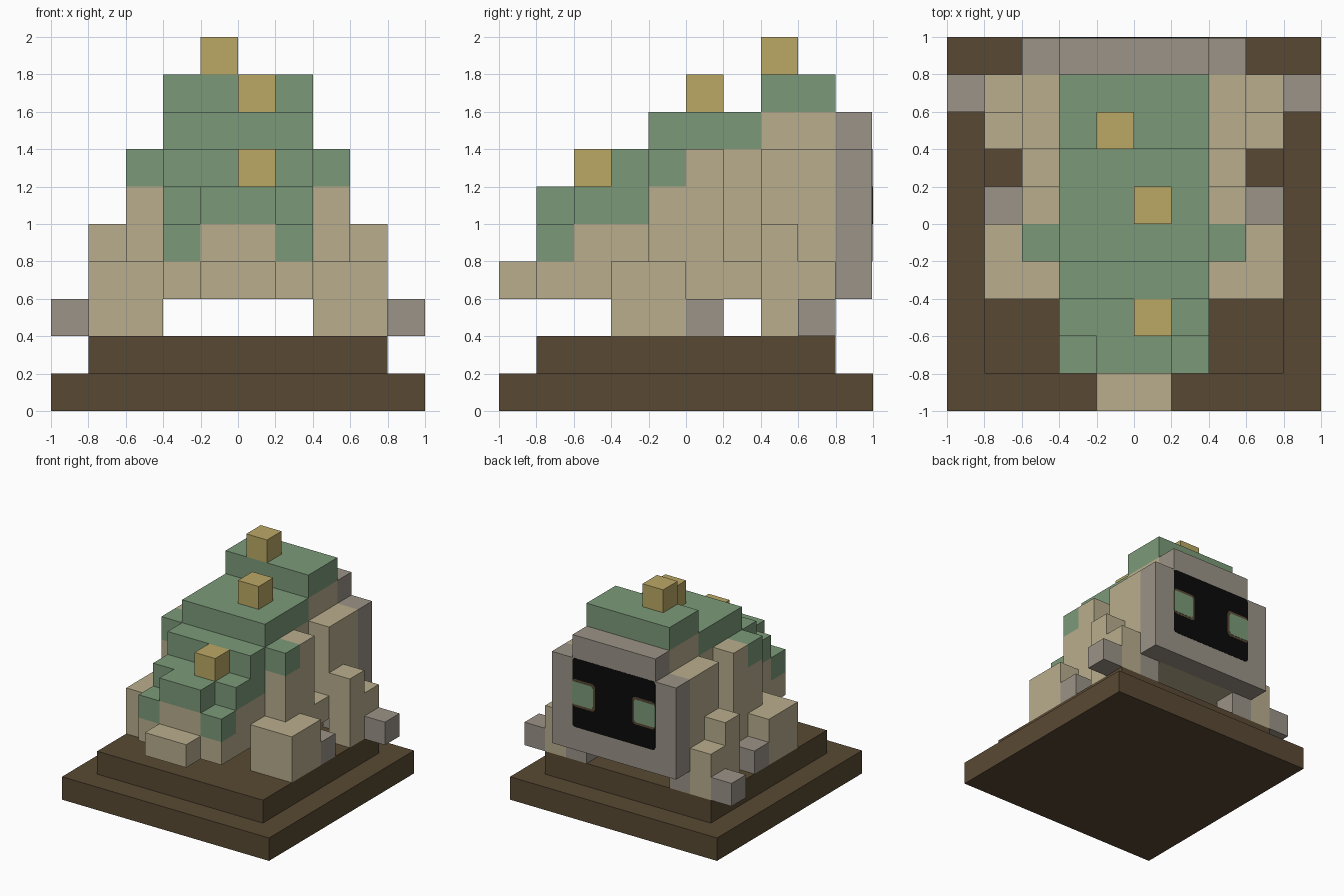
import bpy
import bmesh
from mathutils import Vector

CELL = 0.2

if "Cube" in bpy.data.objects:
    bpy.data.objects.remove(bpy.data.objects["Cube"])


def make_material(name, hex_code):
    """Flat colour from a display hex code, stored as linear values."""
    srgb = [int(hex_code[i:i + 2], 16) / 255 for i in range(0, 6, 2)]
    colour = [((c + 0.055) / 1.055) ** 2.4 if c > 0.04 else c / 12.92 for c in srgb]
    colour.append(1)
    mat = bpy.data.materials.new(name)
    mat.use_nodes = True
    mat.diffuse_color = colour
    mat.node_tree.nodes["Principled BSDF"].inputs["Base Color"].default_value = colour
    return mat


BROWN = make_material("dark brown", "594933")
TAN = make_material("tan", "B9AE8D")
GREEN = make_material("moss green", "7B9A79")
GOLD = make_material("gold", "BBA865")
GRAY = make_material("warm gray", "9B9387")
BLACK = make_material("black", "0A0A0A")


def block(name, x, y, z, mat, mirror=False, round_corners=0):
    """Box from (min, max) ranges in grid cells, optionally mirrored across x."""
    lo, hi = (Vector(p) * CELL for p in zip(x, y, z))
    bm = bmesh.new()
    bmesh.ops.create_cube(bm, size=1)
    for v in bm.verts:
        v.co = Vector((lo[i] + (v.co[i] + 0.5) * (hi[i] - lo[i]) for i in range(3)))
    if round_corners:
        # round only the corners seen from the back
        edges = [e for e in bm.edges
                 if abs(e.verts[0].co.y - e.verts[1].co.y) > 1e-5]
        bmesh.ops.bevel(bm, geom=edges, offset=round_corners, segments=3,
                        profile=0.5, affect='EDGES')
    mesh = bpy.data.meshes.new(name)
    bm.to_mesh(mesh)
    bm.free()
    mesh.materials.append(mat)
    obj = bpy.data.objects.new(name, mesh)
    bpy.context.collection.objects.link(obj)
    if mirror:
        mod = obj.modifiers.new("Mirror", 'MIRROR')
        mod.use_mirror_merge = False
    return obj


def pair(name, x, y, z, mat, **options):
    return block(name, x, y, z, mat, mirror=True, **options)


WIDE = (-2, 2)
NARROW = (-1, 1)

# Stepped plinth
block("plinth_base", (-5, 5), (-5, 5), (0, 1), BROWN)
block("plinth_step", (-4, 4), (-4, 4), (1, 2), BROWN)

# Body core, tier by tier
block("belly", WIDE, (-4, 4), (3, 4), TAN)
block("face", NARROW, (-4, -3), (4, 5), TAN)
block("snout", NARROW, (-5, -4), (3, 4), TAN)
block("body_lower", WIDE, (-3, 4), (4, 5), TAN)
block("body_middle", WIDE, (-1, 4), (5, 6), TAN)
block("body_upper", WIDE, (0, 4), (6, 7), TAN)
block("body_top", WIDE, (2, 4), (7, 8), TAN)

# Green stepped shell
block("brow", NARROW, (-4, -3), (5, 6), GREEN)
pair("cheeks", (1, 2), (-4, -3), (4, 5), GREEN)
block("shell_head", WIDE, (-3, -1), (5, 6), GREEN)
block("shell_neck", WIDE, (-2, 0), (6, 7), GREEN)
block("shell_back", WIDE, (-1, 2), (7, 8), GREEN)
block("shell_crest", WIDE, (2, 4), (8, 9), GREEN)

# Gold studs
block("stud_front", (0, 1), (-3, -2), (6, 7), GOLD)
block("stud_middle", (0, 1), (0, 1), (8, 9), GOLD)
block("stud_rear", (-1, 0), (2, 3), (9, 10), GOLD)

# Shoulders and flanks
pair("shoulders", (2, 3), (-1, 0), (4, 6), TAN)
pair("shoulder_caps", (2, 3), (-1, 0), (6, 7), GREEN)
pair("ribs", (2, 3), (0, 1), (3, 7), TAN)
pair("waist", (2, 3), (1, 2), (3, 4), TAN)
pair("haunches", (2, 3), (2, 4), (3, 7), TAN)

# Legs and claws
pair("front_legs", (2, 4), (-2, 0), (2, 4), TAN)
pair("front_claws", (3, 4), (0, 1), (2, 3), GRAY)
pair("rear_thighs", (3, 4), (2, 3), (2, 5), TAN)
pair("rear_legs", (3, 4), (3, 4), (2, 4), TAN)
pair("rear_claws", (4, 5), (3, 4), (2, 3), GRAY)
pair("rear_inner_claws", (2, 3), (3, 4), (2, 3), GRAY)

# Gray rear wall with a dark panel and two inset green marks
WALL = 4.97
block("rear_wall", WIDE, (4, WALL), (3, 8), GRAY)
pair("rear_wall_sides", (2, 3), (4, WALL), (3, 7), GRAY)
block("rear_panel", WIDE, (WALL, 4.98), (4, 7), BLACK, round_corners=0.025)
pair("mark_rims", (0.9, 2), (4.98, 4.99), (4.9, 6.1), BROWN, round_corners=0.03)
pair("marks", (1, 2), (4.99, 5), (5, 6), GREEN, round_corners=0.02)
